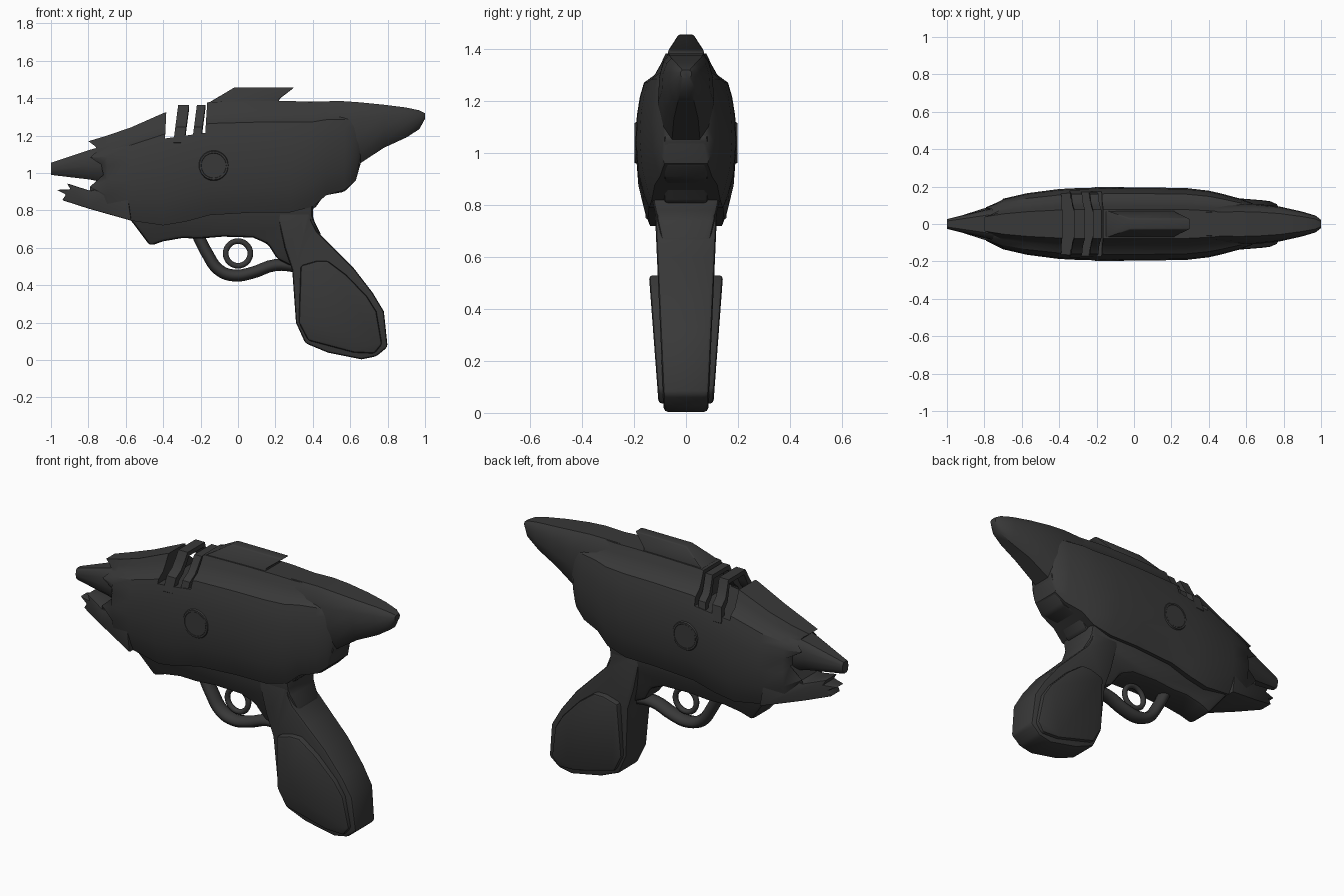
import bpy, bmesh, math
from mathutils import Vector

if "Cube" in bpy.data.objects:
    bpy.data.objects.remove(bpy.data.objects["Cube"])

gunmetal = bpy.data.materials.new("dark gunmetal")
gunmetal.diffuse_color = (0.04, 0.04, 0.04, 1)
gunmetal.use_nodes = True
gunmetal.node_tree.nodes["Principled BSDF"].inputs["Base Color"].default_value = gunmetal.diffuse_color


def finish(ob, angle=32, bevel=0.0):
    """Apply modifiers, shade by angle and give the material."""
    if bevel:
        m = ob.modifiers.new("bevel", 'BEVEL')
        m.width, m.segments, m.limit_method = bevel, 2, 'ANGLE'
        m.angle_limit = math.radians(25)
    bpy.ops.object.select_all(action='DESELECT')
    ob.select_set(True)
    bpy.context.view_layer.objects.active = ob
    bpy.ops.object.convert(target='MESH')
    ob.data.materials.clear()
    ob.data.materials.append(gunmetal)
    bpy.ops.object.shade_smooth_by_angle(angle=math.radians(angle))
    return ob


def to_object(name, bm):
    bmesh.ops.recalc_face_normals(bm, faces=bm.faces)
    me = bpy.data.meshes.new(name)
    bm.to_mesh(me)
    bm.free()
    ob = bpy.data.objects.new(name, me)
    bpy.context.collection.objects.link(ob)
    return ob


def section(station, half):
    """Closed mirrored cross-section; half lists (height fraction, width fraction)."""
    x, zb, zt, w = station
    right = [Vector((x, -w * f, zb + t * (zt - zb))) for t, f in half]
    return right + [Vector((p.x, -p.y, p.z)) for p in reversed(right)]


def loft(name, rings):
    bm = bmesh.new()
    vs = [[bm.verts.new(p) for p in r] for r in rings]
    n = len(vs[0])
    for a, b in zip(vs, vs[1:]):
        for i in range(n):
            bm.faces.new((a[i], a[(i + 1) % n], b[(i + 1) % n], b[i]))
    caps = [bm.faces.new(vs[0]), bm.faces.new(vs[-1])]
    bmesh.ops.triangulate(bm, faces=caps)
    return to_object(name, bm)


def slab(name, outline, width):
    """Side outline (x, z) extruded both ways to half-width width(x, z)."""
    bm = bmesh.new()
    l = [bm.verts.new((x, -width(x, z), z)) for x, z in outline]
    r = [bm.verts.new((x, width(x, z), z)) for x, z in outline]
    bm.faces.new(l)
    bm.faces.new(r[::-1])
    n = len(l)
    for i in range(n):
        bm.faces.new((l[i], r[i], r[(i + 1) % n], l[(i + 1) % n]))
    return to_object(name, bm)


# Main body shell: stations of x, bottom, top, half-width
HULL = [(0, .74), (.08, .84), (.22, .95), (.42, 1), (.6, .97), (.72, .91),
        (.81, .83), (.86, .62), (.93, .5), (1, .4)]
BODY = [(-.8, .86, 1.17, .095), (-.7, .79, 1.2, .135), (-.57, .745, 1.245, .165),
        (-.4, .72, 1.32, .187), (-.28, .74, 1.355, .193), (-.15, .775, 1.38, .195),
        (.1, .79, 1.385, .195), (.28, .79, 1.385, .192), (.4, .82, 1.38, .178),
        (.47, .88, 1.38, .162), (.57, .91, 1.375, .135), (.63, .96, 1.36, .112),
        (.655, 1.05, 1.33, .09)]
rings = [section(s, HULL) for s in BODY]
for i, p in enumerate(rings[0]):            # jagged front rim
    k = min(i, len(HULL) * 2 - 1 - i)
    p.x += (0, .05, .01, .08, .07, .01, .04, .05, .03, 0)[k]
body = loft("body_shell", rings)

# Vent pocket cut through the upper shell
pocket = slab("vent_cutter", [(-.39, 1.185), (-.175, 1.215), (-.15, 1.6), (-.37, 1.6)],
              lambda x, z: .5)
pocket.hide_render = True
cut = body.modifiers.new("vent", 'BOOLEAN')
cut.object, cut.operation, cut.solver = pocket, 'DIFFERENCE', 'EXACT'
finish(body)
bpy.data.objects.remove(pocket)

# Curved ribs arching over the vent
for i, (x, wide) in enumerate([(-.345, .058), (-.245, .045)]):
    half = [(.68, .93), (.81, .83), (.86, .62), (.93, .5), (1, .4)]
    rib = []
    for dx, k in ((0, 1), (wide, 1), (wide, .84), (0, .84)):
        pts = section((x + dx, .735, 1.365, .192), half)
        for p in pts:
            p.x += (p.z - 1.17) * .13
            p.y *= k
            if k < 1:
                p.z -= .025
        rib.append(pts)
    arch = [[r[j] for r in rib] for j in range(len(rib[0]))]
    finish(loft(f"vent_rib_{i + 1}", arch))

# Tapered tail cone
BOXY = [(0, .5), (.15, .8), (.45, 1), (.75, .95), (.92, .8), (1, .6)]
TAIL = [(.3, .95, 1.38, .1), (.55, 1.0, 1.385, .11), (.65, 1.05, 1.378, .108),
        (.78, 1.135, 1.365, .093), (.9, 1.19, 1.35, .066), (.97, 1.235, 1.335, .045),
        (1.0, 1.29, 1.32, .022)]
finish(loft("tail_cone", [section(s, BOXY) for s in TAIL]))

# Rear spine below the tail
finish(slab("rear_spine", [(.36, .8), (.41, .81), (.46, .88), (.57, .9), (.63, .96),
                           (.645, 1.02), (.66, 1.06), (.6, 1.2), (.36, 1.2)],
            lambda x, z: .085), bevel=.015)

# Nose cone and jagged lower jaw
NOSE = [(-1, .99, 1.055, .026), (-.79, .965, 1.125, .078), (-.62, .93, 1.17, .11)]
finish(loft("nose_cone", [section(s, BOXY) for s in NOSE]))
finish(slab("lower_jaw", [(-.57, .745), (-.8, .81), (-.94, .855), (-.92, .885), (-.97, .91),
                          (-.895, .913), (-.915, .945), (-.79, .905), (-.6, .95)],
            lambda x, z: .03 + .32 * (x + .97)), bevel=.006)

# Sight fin on top, narrower towards its crest
finish(slab("sight_fin", [(-.16, 1.36), (-.15, 1.38), (-.02, 1.457), (.3, 1.457), (.22, 1.395),
                          (.22, 1.36)],
            lambda x, z: .075 - .6 * max(0, z - 1.38)), bevel=.006)

# Lower frame
finish(slab("lower_frame", [(-.6, .78), (-.56, .73), (-.47, .61), (-.4, .635), (-.3, .652),
                            (-.2, .65), (-.08, .66), (.08, .655), (.16, .62), (.21, .54),
                            (.29, .5), (.45, .66), (.4, .76), (.4, .85), (-.5, .85)],
            lambda x, z: .125 + .22 * (z - .8)), bevel=.02)

# Handle and raised grip panels
finish(slab("handle", [(.2, .82), (.25, .6), (.29, .48), (.31, .2), (.36, .09), (.48, .04),
                       (.66, .004), (.74, .02), (.8, .07), (.78, .26), (.72, .36), (.62, .49),
                       (.51, .6), (.42, .69), (.39, .75), (.4, .83)],
            lambda x, z: .085 + .045 * z), bevel=.015)
finish(slab("grip_panels", [(.335, .505), (.42, .53), (.48, .53), (.58, .455), (.69, .34),
                            (.74, .26), (.77, .085), (.73, .035), (.62, .04), (.375, .105),
                            (.325, .2)],
            lambda x, z: .103 + .075 * z), bevel=.014)

# Trigger guard tube
crv = bpy.data.curves.new("trigger_guard", 'CURVE')
crv.dimensions, crv.bevel_depth, crv.bevel_resolution = '3D', .032, 2
crv.use_fill_caps = True
path = [(-.22, .68), (-.165, .57), (-.1, .48), (-.02, .452), (.07, .465), (.2, .508), (.32, .5)]
sp = crv.splines.new('BEZIER')
sp.bezier_points.add(len(path) - 1)
sp.resolution_u = 4
for bp, (x, z) in zip(sp.bezier_points, path):
    bp.co = (x, 0, z)
    bp.handle_left_type = bp.handle_right_type = 'AUTO'
guard = bpy.data.objects.new("trigger_guard", crv)
guard.scale.y = 1.3
bpy.context.collection.objects.link(guard)
finish(guard, 50)

# Ring trigger
bpy.ops.mesh.primitive_torus_add(location=(0, 0, .57), rotation=(math.pi / 2, 0, 0),
                                 major_radius=.066, minor_radius=.015,
                                 major_segments=28, minor_segments=8)
bpy.context.object.name = "ring_trigger"
finish(bpy.context.object, 50)

# Round side buttons with a raised rim
for side, label in ((-1, "front"), (1, "back")):
    bpy.ops.mesh.primitive_cylinder_add(vertices=28, radius=.066, depth=.03,
                                        location=(-.13, side * .182, 1.04),
                                        rotation=(math.pi / 2, 0, 0))
    bpy.context.object.name = label + "_button"
    finish(bpy.context.object)
    bpy.ops.mesh.primitive_torus_add(location=(-.13, side * .19, 1.04),
                                     rotation=(math.pi / 2, 0, 0), major_radius=.072,
                                     minor_radius=.009, major_segments=28, minor_segments=6)
    bpy.context.object.name = label + "_button_rim"
    finish(bpy.context.object, 50)
